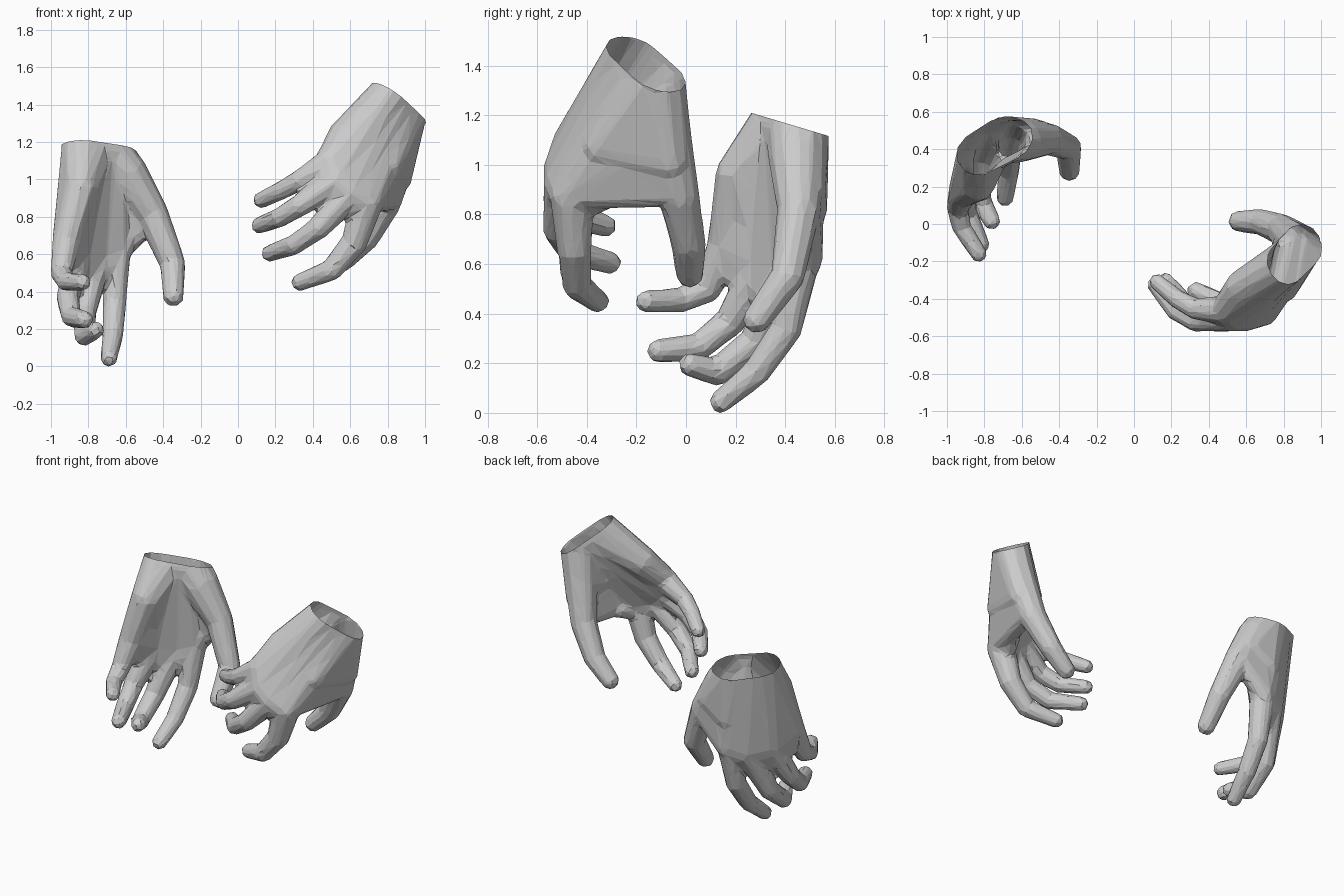
import bpy, bmesh
from mathutils import Vector

if "Cube" in bpy.data.objects:
    bpy.data.objects.remove(bpy.data.objects["Cube"])

# Unit sphere directions shared by every rounded joint
_b = bmesh.new()
bmesh.ops.create_icosphere(_b, subdivisions=2, radius=1)
DIRS = [v.co.copy() for v in _b.verts]
_b.free()


def hull(bm, *balls):
    """Add the convex hull of some balls, each (x, y, z, radius)."""
    vs = [bm.verts.new(Vector(b[:3]) + d * b[3]) for b in balls for d in DIRS]
    r = bmesh.ops.convex_hull(bm, input=vs)
    junk = {g for k in ("geom_interior", "geom_unused") for g in r[k]
            if isinstance(g, bmesh.types.BMVert)}
    bmesh.ops.delete(bm, geom=list(junk), context='VERTS')


def chain(bm, balls):
    for a, b in zip(balls, balls[1:]):
        hull(bm, a, b)


def mix(a, b, t):
    return tuple(p + (q - p) * t for p, q in zip(a, b))


def thin(b, r, shift=(0, 0, 0)):
    return (*(Vector(b[:3]) + Vector(shift)), r)


def hand(name, wrist, axis, heel, fingers, thumb, webbing, out, faces=1500):
    bm = bmesh.new()
    axis = Vector(axis).normalized()
    w0, w1 = wrist                       # little-finger side, thumb side
    up = [thin(w, w[3], axis * 0.15) for w in wrist]
    fingers = [[f[0]] + [thin(b, b[3] * 1.08) for b in f[1:]] for f in fingers]

    # wrist stub
    hull(bm, w0, w1, *up)

    # palm: a web between each pair of neighbouring hand bones
    knuckles = [f[0] for f in fingers]
    roots = [mix(w0, w1, i / 3) for i in range(4)]
    lower = [mix(f[0], f[1], webbing) for f in fingers]
    for i in range(3):
        hull(bm, roots[i], roots[i + 1], knuckles[i], knuckles[i + 1])
        hull(bm, knuckles[i], knuckles[i + 1],
             thin(lower[i], 0.055), thin(lower[i + 1], 0.055))
    hull(bm, w0, heel, knuckles[0])
    hull(bm, heel, thin(knuckles[1], 0.06), roots[1])

    # fingers and thumb
    for f in fingers:
        chain(bm, f)
    chain(bm, [w1] + thumb)

    # web and muscle between thumb and index finger, flush with the back
    hull(bm, thin(thumb[0], 0.085, out), thin(thumb[1], 0.06, out),
         thin(knuckles[3], 0.06, out), thin(w1, 0.10))
    hull(bm, thumb[0], w1, thin(mix(w1, knuckles[3], 0.6), 0.085, out),
         thin(mix(thumb[0], thumb[1], 0.5), 0.085, out))
    hull(bm, thin(thumb[0], 0.05), thin(mix(thumb[1], thumb[2], 0.25), 0.045),
         thin(thumb[1], 0.05))
    hull(bm, thin(knuckles[3], 0.05), thin(mix(knuckles[3], thumb[1], 0.35), 0.05),
         thin(lower[3], 0.05))

    me = bpy.data.meshes.new(name)
    bm.to_mesh(me)
    bm.free()
    ob = bpy.data.objects.new(name, me)
    bpy.context.collection.objects.link(ob)

    # fuse into one skin, soften the joins, reduce to broad flat facets
    m = ob.modifiers.new("fuse", 'REMESH')
    m.mode, m.voxel_size = 'VOXEL', 0.011
    m = ob.modifiers.new("soften", 'SMOOTH')
    m.factor, m.iterations = 0.5, 8
    dg = bpy.context.evaluated_depsgraph_get()
    count = sum(len(p.vertices) - 2 for p in ob.evaluated_get(dg).data.polygons)
    m = ob.modifiers.new("facet", 'DECIMATE')
    m.ratio = faces / count
    dg = bpy.context.evaluated_depsgraph_get()
    final = bpy.data.meshes.new_from_object(ob.evaluated_get(dg))
    ob.modifiers.clear()
    ob.data = final

    # cut the wrist open
    bm = bmesh.new()
    bm.from_mesh(final)
    mid = (Vector(w0[:3]) + Vector(w1[:3])) / 2 + axis * 0.015
    bmesh.ops.bisect_plane(bm, geom=bm.verts[:] + bm.edges[:] + bm.faces[:],
                           plane_co=mid, plane_no=axis, clear_outer=True)
    for f in bm.faces:
        f.smooth = False
    bm.to_mesh(final)
    bm.free()
    return ob


# Fingers run little, ring, middle, index; each is knuckle to tip
hand("hanging_hand",
     wrist=[(-0.83, 0.37, 1.16, 0.12), (-0.69, 0.45, 1.14, 0.128)],
     axis=(0, 0.3, 1),
     heel=(-0.84, 0.215, 0.96, 0.097),
     fingers=[
         [(-0.915, 0.165, 0.68, 0.080), (-0.945, 0.085, 0.50, 0.054),
          (-0.92, -0.02, 0.455, 0.048), (-0.83, -0.16, 0.45, 0.042)],
         [(-0.85, 0.31, 0.61, 0.080), (-0.91, 0.18, 0.37, 0.058),
          (-0.89, 0.05, 0.265, 0.052), (-0.82, -0.11, 0.25, 0.045)],
         [(-0.75, 0.415, 0.59, 0.082), (-0.82, 0.28, 0.29, 0.060),
          (-0.82, 0.125, 0.165, 0.053), (-0.76, 0.015, 0.195, 0.044)],
         [(-0.65, 0.465, 0.63, 0.082), (-0.66, 0.405, 0.34, 0.060),
          (-0.67, 0.285, 0.165, 0.053), (-0.69, 0.14, 0.045, 0.044)]],
     thumb=[(-0.60, 0.45, 1.03, 0.12), (-0.46, 0.455, 0.82, 0.088),
            (-0.35, 0.41, 0.55, 0.070), (-0.345, 0.285, 0.375, 0.057)],
     webbing=0.42, out=(0.01, 0.025, -0.02))

hand("reaching_hand",
     wrist=[(0.805, -0.215, 1.445, 0.115), (0.895, -0.12, 1.345, 0.118)],
     axis=(0.5, 0.25, 0.8),
     heel=(0.58, -0.345, 1.23, 0.10),
     fingers=[
         [(0.49, -0.46, 1.09, 0.080), (0.33, -0.455, 0.995, 0.053),
          (0.23, -0.40, 0.94, 0.047), (0.125, -0.31, 0.89, 0.042)],
         [(0.52, -0.495, 0.99, 0.080), (0.33, -0.515, 0.86, 0.057),
          (0.22, -0.46, 0.795, 0.050), (0.115, -0.325, 0.755, 0.043)],
         [(0.60, -0.495, 0.92, 0.080), (0.43, -0.515, 0.74, 0.058),
          (0.30, -0.46, 0.65, 0.051), (0.17, -0.305, 0.605, 0.043)],
         [(0.685, -0.46, 0.87, 0.090), (0.62, -0.45, 0.66, 0.066),
          (0.50, -0.44, 0.515, 0.055), (0.33, -0.355, 0.45, 0.044)]],
     thumb=[(0.85, -0.085, 1.13, 0.105), (0.79, -0.03, 0.88, 0.085),
            (0.68, 0.01, 0.68, 0.070), (0.56, 0.015, 0.56, 0.057)],
     webbing=0.3, out=(0.03, -0.01, 0.01))
